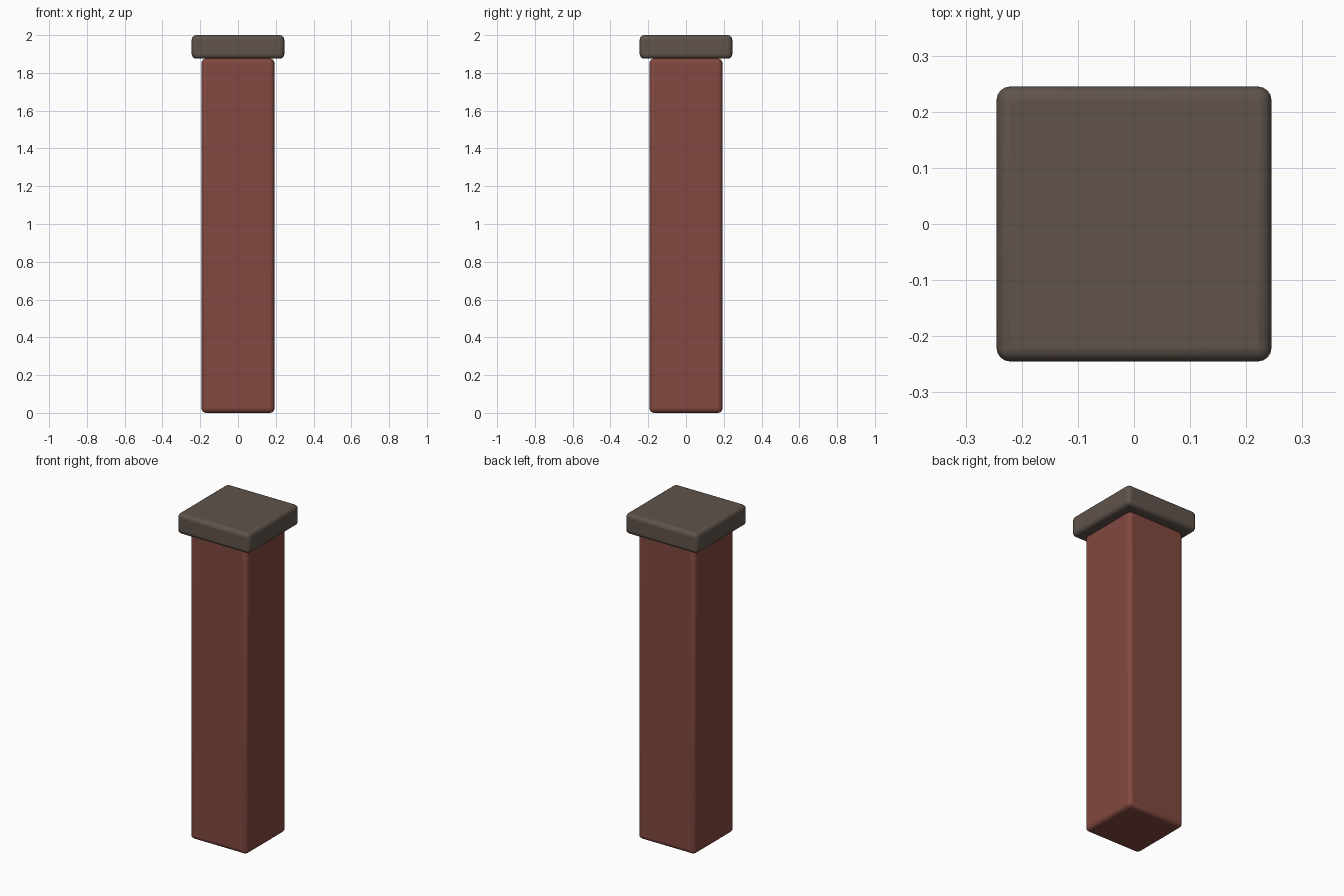
import bpy

if "Cube" in bpy.data.objects:
    bpy.data.objects.remove(bpy.data.objects["Cube"])


def rounded_block(name, width, z0, z1, radius, color):
    """Square block from z0 to z1 with softly rounded edges."""
    bpy.ops.mesh.primitive_cube_add(size=1, location=(0, 0, (z0 + z1) / 2))
    obj = bpy.context.object
    obj.name = name
    obj.scale = (width, width, z1 - z0)
    bpy.ops.object.transform_apply(location=False, rotation=False, scale=True)
    bevel = obj.modifiers.new("rounded_edges", 'BEVEL')
    bevel.width = radius
    bevel.segments = 4
    bpy.ops.object.shade_smooth_by_angle()
    mat = bpy.data.materials.new(name + "_material")
    mat.diffuse_color = color
    mat.use_nodes = True
    mat.node_tree.nodes["Principled BSDF"].inputs["Base Color"].default_value = mat.diffuse_color
    obj.data.materials.append(mat)
    return obj


# Brick-red shaft
rounded_block("pillar_shaft", 0.386, 0.0, 1.876, 0.024, (0.22, 0.065, 0.05, 1))
# Overhanging stone cap
rounded_block("pillar_cap", 0.49, 1.875, 2.0, 0.024, (0.115, 0.087, 0.07, 1))
